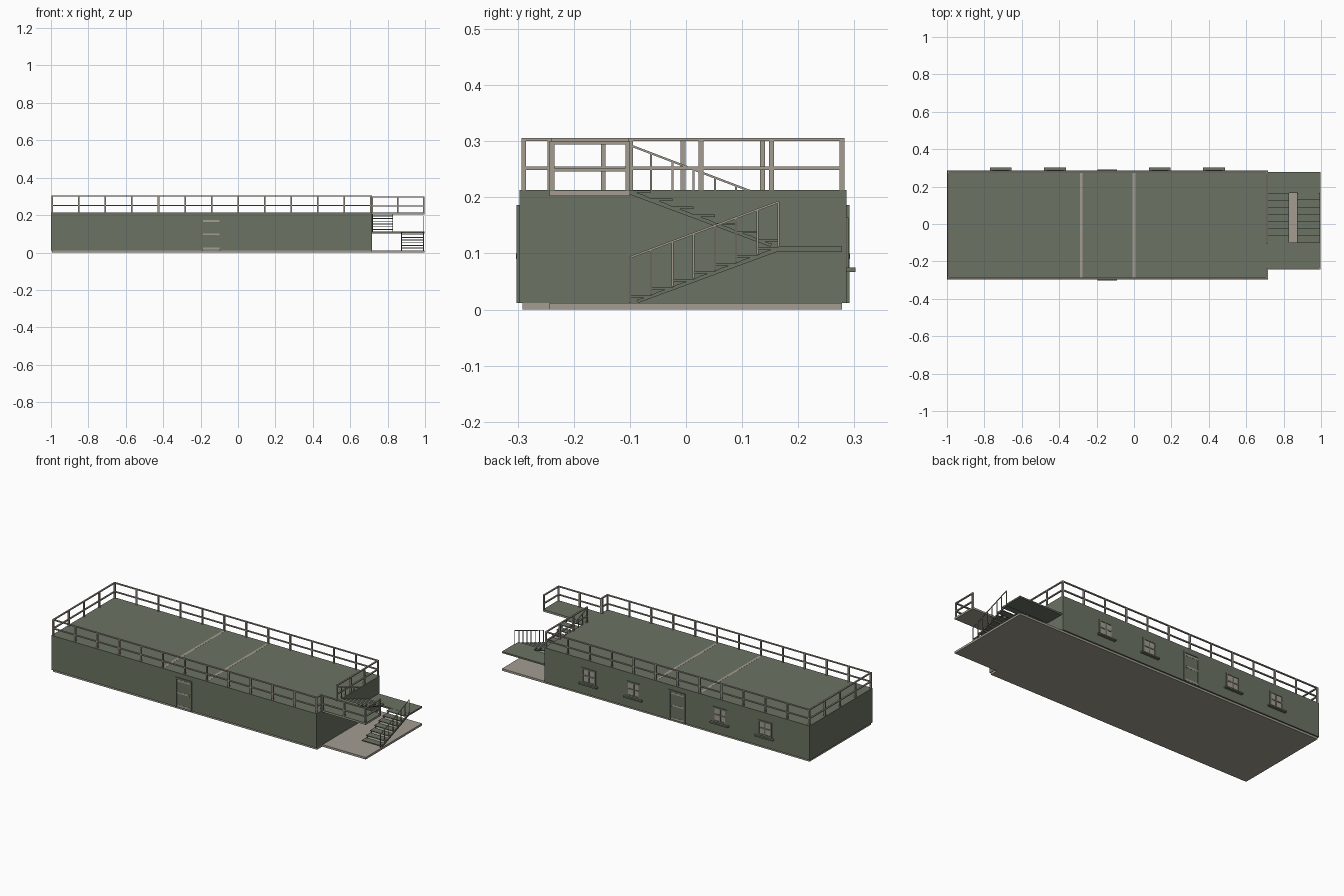
import bpy, bmesh, math
from mathutils import Vector

if "Cube" in bpy.data.objects:
    bpy.data.objects.remove(bpy.data.objects["Cube"])


def material(name, rgb):
    m = bpy.data.materials.new(name)
    m.diffuse_color = (*rgb, 1)
    m.use_nodes = True
    m.node_tree.nodes["Principled BSDF"].inputs["Base Color"].default_value = m.diffuse_color
    return m


GREEN = material("olive_green", (0.145, 0.17, 0.122))
BEIGE = material("warm_beige", (0.37, 0.335, 0.285))


def finish(name, bm, mat):
    bmesh.ops.recalc_face_normals(bm, faces=bm.faces)
    me = bpy.data.meshes.new(name)
    bm.to_mesh(me)
    bm.free()
    me.materials.append(mat)
    ob = bpy.data.objects.new(name, me)
    bpy.context.collection.objects.link(ob)
    return ob


def add_box(bm, x0, x1, y0, y1, z0, z1):
    vs = bmesh.ops.create_cube(bm, size=1)["verts"]
    for v in vs:
        v.co = Vector((x0 + (v.co.x + .5) * (x1 - x0),
                       y0 + (v.co.y + .5) * (y1 - y0),
                       z0 + (v.co.z + .5) * (z1 - z0)))


def boxes(name, mat, *items):
    bm = bmesh.new()
    for b in items:
        add_box(bm, *b)
    return finish(name, bm, mat)


def add_prism(bm, pts, x0, x1):
    # y-z profile extruded along x
    f = bm.faces.new([bm.verts.new((x0, y, z)) for y, z in pts])
    r = bmesh.ops.extrude_face_region(bm, geom=[f])
    for g in r["geom"]:
        if isinstance(g, bmesh.types.BMVert):
            g.co.x = x1


def railing(name, a, b, n, z0, top):
    # straight railing with n bays between points a and b
    bm = bmesh.new()
    h = .0042
    for i in range(n + 1):
        x = a[0] + (b[0] - a[0]) * i / n
        y = a[1] + (b[1] - a[1]) * i / n
        add_box(bm, x - h, x + h, y - h, y + h, z0, top - .001)
    for z in (z0 + (top - z0) * .45, top):
        add_box(bm, min(a[0], b[0]) - h, max(a[0], b[0]) + h,
                min(a[1], b[1]) - h, max(a[1], b[1]) + h, z - .006, z)
    finish(name, bm, BEIGE)


# base slabs and building body
boxes("base_slab", BEIGE, (-.995, .715, -.291, .278, 0, .012),
      (.715, .997, -.243, .278, 0, .012))
boxes("building_body", GREEN, (-1, .717, -.297, .286, .012, .213))
# flush wall strips showing on the roof
boxes("roof_strips", BEIGE, *[(x - .007, x + .007, -.285, .275, .21, .2134)
                              for x in (-.283, 0)])

# roof railings
ROOF, TOP = .213, .306
railing("front_railing", (-.993, -.289), (.711, -.289), 12, ROOF, TOP)
railing("back_railing", (-.993, .278), (.711, .278), 12, ROOF, TOP)
railing("left_railing", (-.993, -.289), (-.993, .278), 4, ROOF, TOP)
railing("right_railing", (.711, -.099), (.711, .278), 3, ROOF, TOP)
railing("corner_railing", (.711, -.289), (.711, -.243), 1, ROOF, TOP)

# upper platform and its railings
boxes("platform", BEIGE, (.717, .997, -.243, -.10, .202, .211))
boxes("platform_deck", GREEN, (.717, .997, -.243, -.10, .211, .213))
railing("platform_front_railing", (.717, -.239), (.992, -.239), 2, ROOF, .300)
railing("platform_side_railing", (.992, -.239), (.992, -.104), 1, ROOF, .300)

# middle landing
boxes("landing", GREEN, (.717, .997, .165, .278, .103, .112))


def flight(name, x0, x1, y0, y1, z0, z1):
    # open stair: treads between two sawtooth side plates, rising from y0 to y1
    n = 7
    dy, dz = (y1 - y0) / n, (z1 - z0) / n
    bm = bmesh.new()
    pts = [(y0 + dy * .4, z0)]
    for i in range(n):
        pts += [(y0 + dy * (i + .3), z0 + dz * (i + .35)),
                (y0 + dy * (i + .95), z0 + dz * (i + .9))]
    pts += [(y1, z1), (y1, z1 - .008)]
    for x in (x0, x1 - .005):
        add_prism(bm, pts, x, x + .005)
    for i in range(n):
        a, b = sorted((y0 + dy * i, y0 + dy * (i + 1.05)))
        z = z0 + dz * (i + .95)
        add_box(bm, x0, x1, a, b, z - .004, z)
    finish(name, bm, GREEN)


flight("lower_stairs", .872, .995, -.10, .165, .012, .112)
flight("upper_stairs", .717, .830, .165, -.10, .112, .213)


def handrail(name, x, y0, y1, z0, z1, height):
    bm = bmesh.new()
    t = .0018
    add_prism(bm, [(y0, z0 + height - .004), (y1, z1 + height - .004),
                   (y1, z1 + height), (y0, z0 + height)], x - t, x + t)
    for i in range(8):
        f = i / 7
        y, z = y0 + (y1 - y0) * f, z0 + (z1 - z0) * f
        add_box(bm, x - t, x + t, y - t, y + t, z, z + height - .002)
    finish(name, bm, BEIGE)


handrail("lower_handrail", .993, -.10, .165, .013, .112, .082)
handrail("upper_handrail", .714, .165, -.10, .112, .213, .082)


def wall_box(wall, side, x0, x1, z0, z1, depth):
    # plate on the front (-1) or back (+1) wall
    a, b = sorted((wall - side * .002, wall + side * depth))
    return (x0, x1, a, b, z0, z1)


# doors: frame, recessed panels and pale cross rails
for label, wall, s in (("front", -.297, -1), ("back", .286, 1)):
    c, w = -.143, .053

    def P(x0, x1, z0, z1, d):
        return wall_box(wall, s, c + x0, c + x1, z0, z1, d)
    boxes(label + "_door_frame", GREEN, P(-w, -w + .01, .012, .186, .005),
          P(w - .01, w, .012, .186, .005), P(-w, w, .177, .186, .005))
    boxes(label + "_door_panel", GREEN, P(-w + .01, w - .01, .012, .177, .001))
    boxes(label + "_door_rails", BEIGE,
          *[P(-w + .01, w - .01, z - .005, z + .005, .002) for z in (.022, .098, .168)])
    boxes(label + "_door_handle", BEIGE, P(w - .02, w - .015, .09, .10, .006))

# back windows: panes, frame with cross bars, sill
for i, c in enumerate((-.712, -.422, .138, .428)):
    w, z0, z1 = .045, .075, .164
    zm = (z0 + z1) / 2

    def W(x0, x1, a, b, d):
        return wall_box(.286, 1, c + x0, c + x1, a, b, d)
    boxes(f"window_panes_{i}", BEIGE, W(-w, w, z0, z1, .001))
    boxes(f"window_frame_{i}", GREEN, W(-w, -w + .01, z0, z1, .004),
          W(w - .01, w, z0, z1, .004), W(-w, w, z0, z0 + .01, .004),
          W(-w, w, z1 - .01, z1, .004), W(-.004, .004, z0, z1, .003),
          W(-w, w, zm - .004, zm + .004, .003))
    boxes(f"window_sill_{i}", GREEN, W(-.058, .058, .067, .075, .016))
